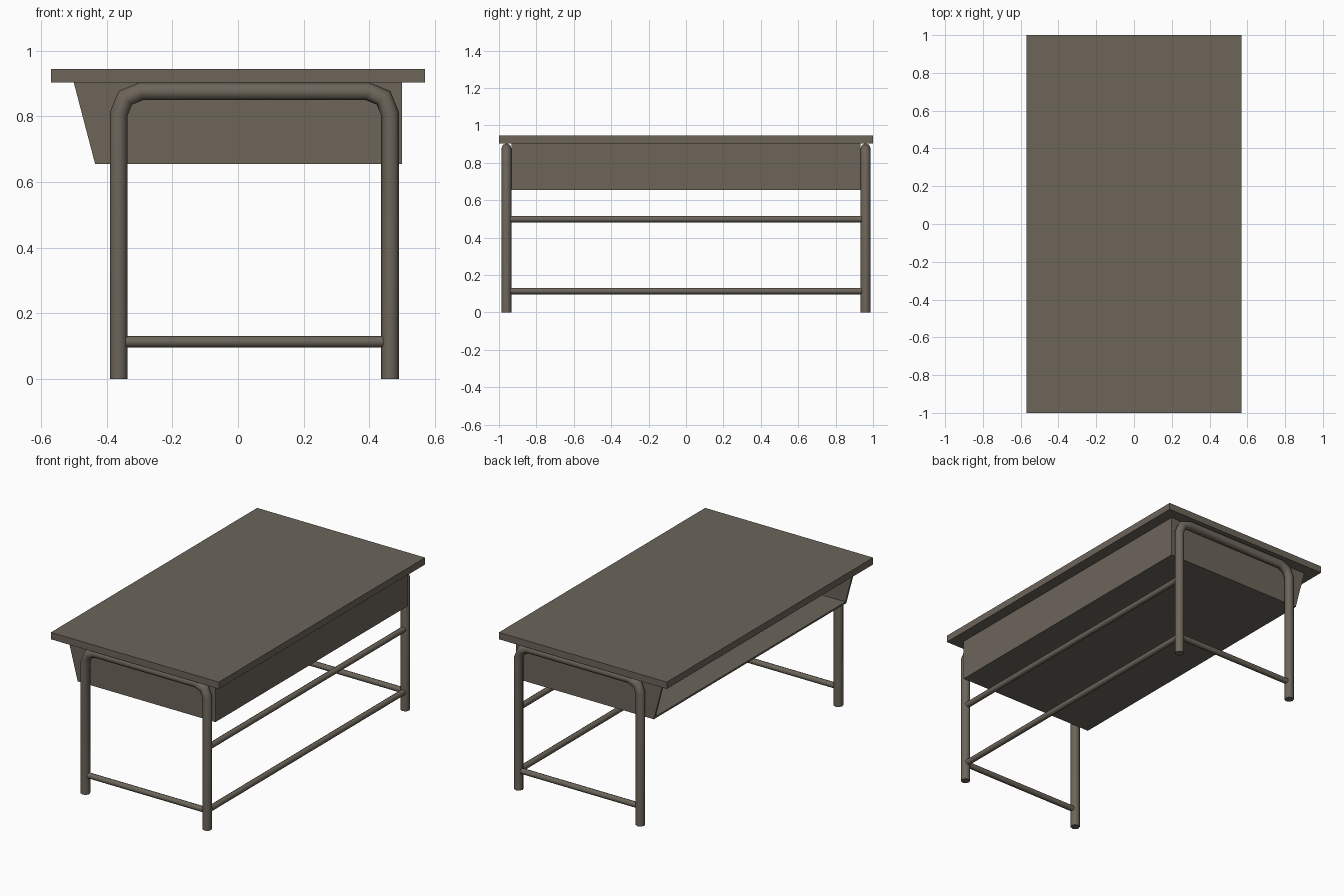
import bpy, bmesh, math
from mathutils import Vector

if "Cube" in bpy.data.objects:
    bpy.data.objects.remove(bpy.data.objects["Cube"])

mat = bpy.data.materials.new("grey brown")
mat.diffuse_color = (0.15, 0.13, 0.102, 1)
mat.use_nodes = True
mat.node_tree.nodes["Principled BSDF"].inputs["Base Color"].default_value = mat.diffuse_color


def finish(name, bm, smooth=False):
    bmesh.ops.recalc_face_normals(bm, faces=bm.faces)
    me = bpy.data.meshes.new(name)
    bm.to_mesh(me)
    bm.free()
    me.materials.append(mat)
    ob = bpy.data.objects.new(name, me)
    bpy.context.collection.objects.link(ob)
    if smooth:
        bpy.ops.object.select_all(action='DESELECT')
        ob.select_set(True)
        bpy.context.view_layer.objects.active = ob
        bpy.ops.object.shade_smooth_by_angle(angle=math.radians(50))
    return ob


def prism(name, profile, y0, y1):
    """Extrude an x-z profile from y0 to y1."""
    bm = bmesh.new()
    face = bm.faces.new([bm.verts.new((x, y0, z)) for x, z in profile])
    ext = bmesh.ops.extrude_face_region(bm, geom=[face])
    verts = [v for v in ext["geom"] if isinstance(v, bmesh.types.BMVert)]
    bmesh.ops.translate(bm, verts=verts, vec=(0, y1 - y0, 0))
    return finish(name, bm)


def tube(name, path, radius, side, sides=8):
    """Sweep a round section along a planar path; side is the plane normal."""
    pts, side = [Vector(p) for p in path], Vector(side)
    bm = bmesh.new()
    rings = []
    for i, p in enumerate(pts):
        a = (p - pts[i - 1]).normalized() if i else None
        b = (pts[i + 1] - p).normalized() if i < len(pts) - 1 else None
        a, b = a or b, b or a
        t = (a + b).normalized()
        n = side.cross(t) / t.dot(a)          # mitred in-plane offset
        rings.append([bm.verts.new(p + radius * (n * math.cos(w) + side * math.sin(w)))
                      for w in (2 * math.pi * k / sides for k in range(sides))])
    for r, s in zip(rings, rings[1:]):
        for k in range(sides):
            j = (k + 1) % sides
            bm.faces.new((r[k], r[j], s[j], s[k]))
    bm.faces.new(rings[0])
    bm.faces.new(rings[-1])
    return finish(name, bm, True)


# Table top
prism("table_top", [(-.57, .903), (.57, .903), (.57, .945), (-.57, .945)], -1, 1)

# Book shelf box, open on the -x side
T, Y = 0.014, 0.933
SIDE = [(-.5, .903), (.5, .903), (.5, .655), (-.435, .655)]
prism("shelf_front_end", SIDE, -Y, -Y + T)
prism("shelf_back_end", SIDE, Y - T, Y)
prism("shelf_bottom", [(-.435, .655), (.5, .655), (.5, .655 + T), (-.435 - T * .26, .655 + T)],
      -Y + T, Y - T)
prism("shelf_closed_side", [(.5 - T, .655 + T), (.5, .655 + T), (.5, .903), (.5 - T, .903)],
      -Y + T, Y - T)

# Bent tube leg frames with foot bars
XL, XR, ZT, B, LY = -.363, .463, .8765, .068, .96
for tag, y in (("front", -LY), ("back", LY)):
    path = [(XL, y, 0)]
    for cx, start in ((XL + B, 180), (XR - B, 90)):
        for k in range(3):
            w = math.radians(start - 45 * k)
            path.append((cx + B * math.cos(w), y, ZT - B + B * math.sin(w)))
    path.append((XR, y, 0))
    tube(tag + "_leg_frame", path, .027, (0, 1, 0))
    tube(tag + "_foot_bar", [(XL + .005, y, .114), (XR - .005, y, .114)], .0175, (0, 1, 0))

# Long rails between the two frames
for tag, z in (("lower", .114), ("upper", .498)):
    tube(tag + "_long_rail", [(XR, -LY + .005, z), (XR, LY - .005, z)], .0175, (1, 0, 0))
